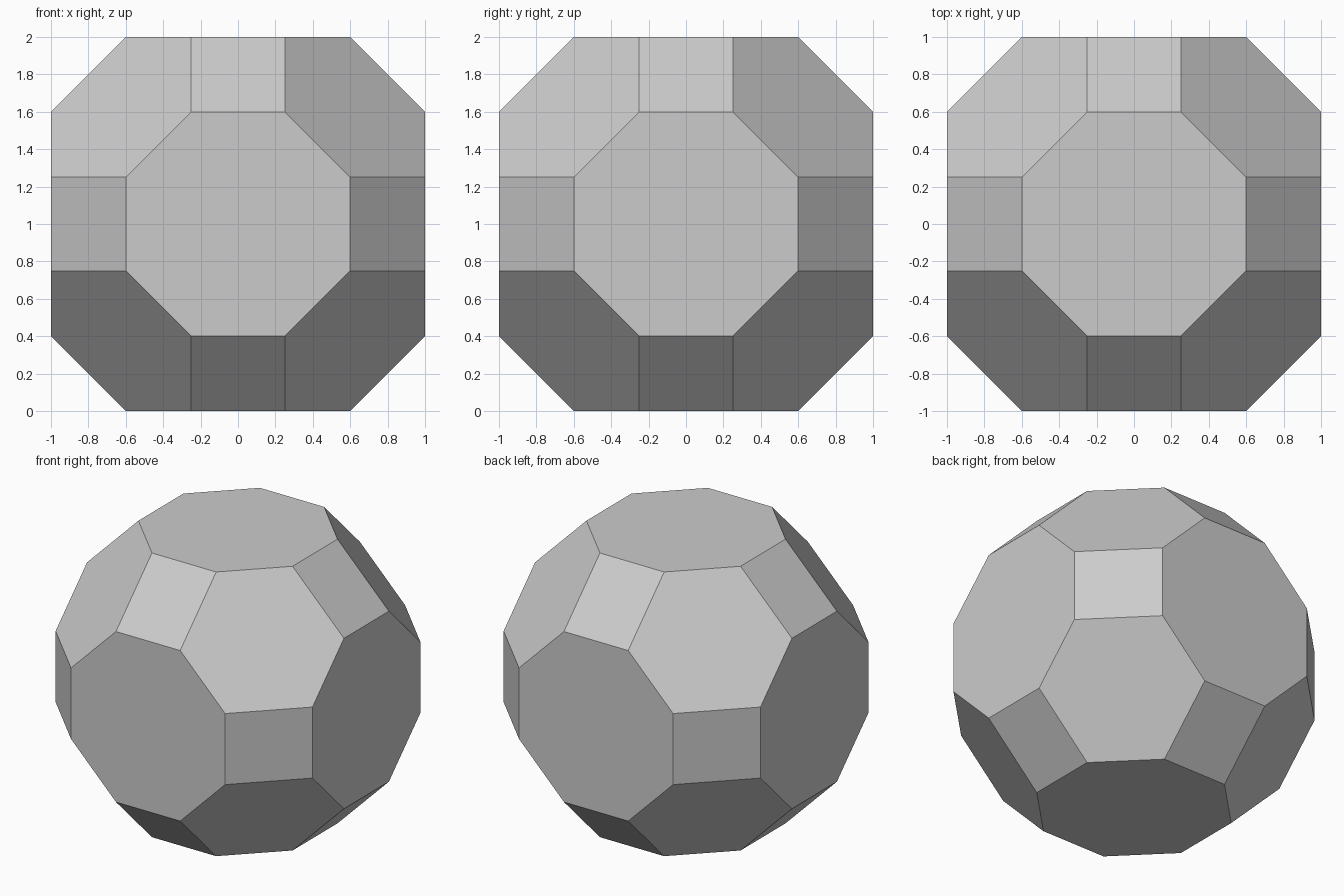
import bpy
import bmesh
import math
from itertools import permutations, product

cube = bpy.data.objects.get("Cube")
if cube:
    bpy.data.objects.remove(cube, do_unlink=True)

# Plain grey surface
GREY = (0.6, 0.6, 0.6, 1.0)
grey = bpy.data.materials.new("plain grey")
grey.use_nodes = True
grey.diffuse_color = GREY
grey.node_tree.nodes["Principled BSDF"].inputs["Base Color"].default_value = GREY

# Corners: every order and sign of three distances from the centre
bm = bmesh.new()
for corner in permutations((1.0, 0.6, 0.25)):
    for signs in product((-1, 1), repeat=3):
        x, y, z = (c * s for c, s in zip(corner, signs))
        bm.verts.new((x, y, z + 1.0))

# Wrap the corners, then merge triangles into octagons, hexagons and rectangles
bmesh.ops.convex_hull(bm, input=bm.verts[:])
bmesh.ops.dissolve_limit(bm, angle_limit=math.radians(2),
                         verts=bm.verts[:], edges=bm.edges[:])
bmesh.ops.recalc_face_normals(bm, faces=bm.faces[:])

mesh = bpy.data.meshes.new("faceted_ball")
bm.to_mesh(mesh)
bm.free()
mesh.materials.append(grey)
bpy.context.collection.objects.link(bpy.data.objects.new("faceted_ball", mesh))
